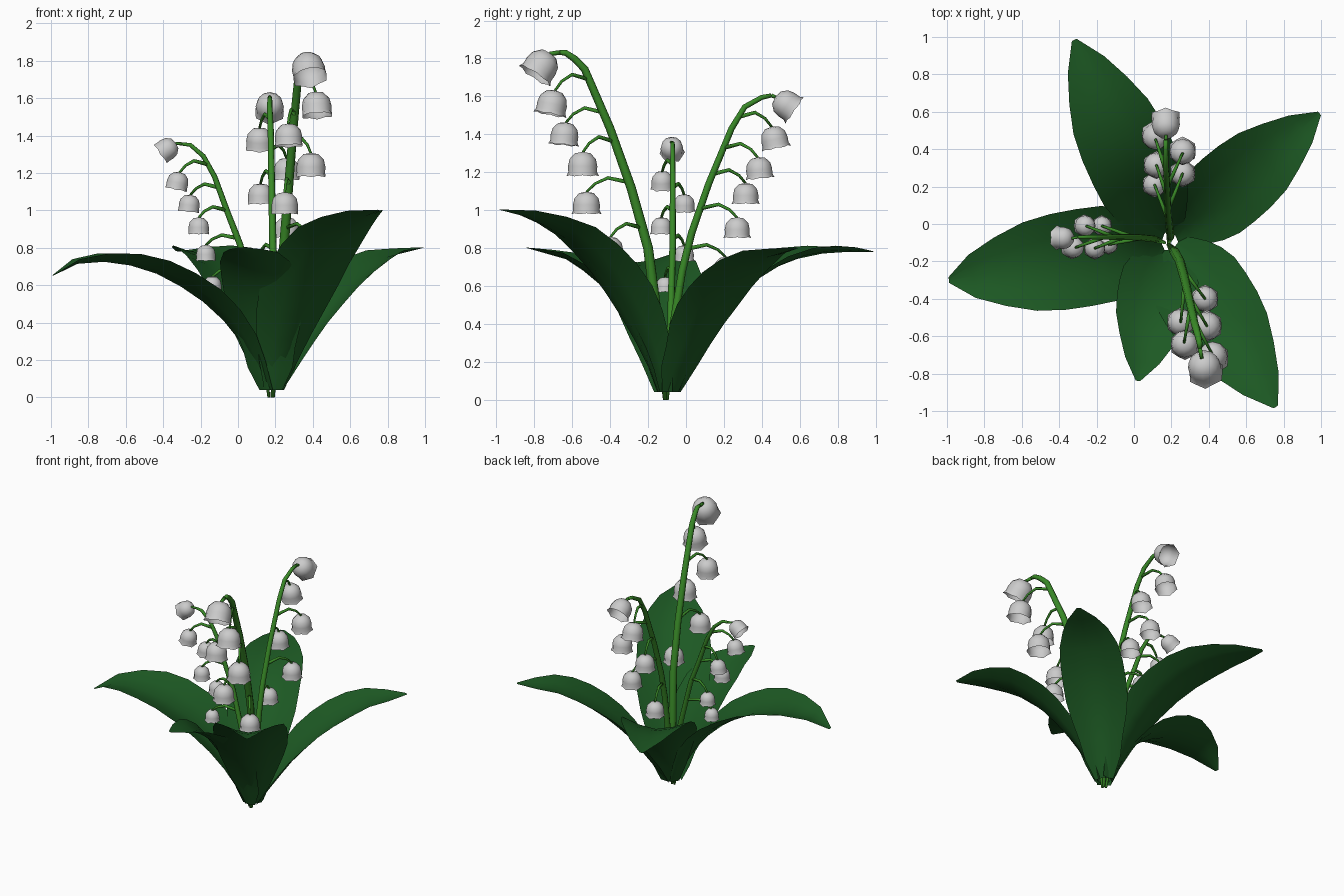
import bpy, bmesh, math
from mathutils import Vector

if "Cube" in bpy.data.objects:
    bpy.data.objects.remove(bpy.data.objects["Cube"])


def paint(name, rgb):
    m = bpy.data.materials.new(name)
    m.diffuse_color = (*rgb, 1)
    m.use_nodes = True
    m.node_tree.nodes["Principled BSDF"].inputs["Base Color"].default_value = m.diffuse_color
    return m


LEAF = paint("leaf_green", (0.012, 0.1, 0.017))
STEM = paint("stem_green", (0.04, 0.25, 0.02))


def finish(name, bm, mat=None):
    me = bpy.data.meshes.new(name)
    bm.to_mesh(me)
    bm.free()
    ob = bpy.data.objects.new(name, me)
    bpy.context.collection.objects.link(ob)
    if mat:
        me.materials.append(mat)
    for p in me.polygons:
        p.use_smooth = True
    return ob


def interp(table, t):
    for (a, va), (b, vb) in zip(table, table[1:]):
        if t <= b:
            return va + (vb - va) * (t - a) / (b - a)
    return table[-1][1]


def tube(name, pts, radii, sides=6):
    bm = bmesh.new()
    pts = [Vector(p) for p in pts]
    rings, u = [], None
    for i, p in enumerate(pts):
        d = (pts[min(i + 1, len(pts) - 1)] - pts[max(i - 1, 0)]).normalized()
        ref = u or (Vector((0.6, 0.8, 0)) if abs(d.z) > 0.7 else Vector((0, 0, 1)))
        u = (ref - d * ref.dot(d)).normalized()  # keep rings aligned
        v = d.cross(u)
        rings.append([bm.verts.new(p + (u * math.cos(a) + v * math.sin(a)) * radii[i])
                      for a in (math.tau * k / sides for k in range(sides))])
    for r0, r1 in zip(rings, rings[1:]):
        for k in range(sides):
            j = (k + 1) % sides
            bm.faces.new((r0[k], r0[j], r1[j], r1[k]))
    bm.faces.new(rings[0][::-1])
    bm.faces.new(rings[-1])
    return finish(name, bm, STEM)


# Leaves: arched midline (radial distance, height) with a cupped cross-section
WIDTH = [(0, .063), (.12, .135), (.25, .21), (.4, .257), (.55, .265),
         (.68, .25), (.84, .165), (.94, .085), (1, .015)]


def leaf(name, base, tip, profile, scale, cupping=1.0):
    base, tip = Vector((*base, 0)), Vector((*tip, 0))
    out = (tip - base).normalized()
    side = Vector((-out.y, out.x, 0))
    mid = [base + out * r + Vector((0, 0, z)) for r, z in profile]
    lens = [0]
    for a, b in zip(mid, mid[1:]):
        lens.append(lens[-1] + (b - a).length)
    table = [(l / lens[-1], p) for l, p in zip(lens, mid)]
    bm = bmesh.new()
    rows, n = [], 10
    for i in range(n + 1):
        t = i / n
        c = interp(table, t)
        d = (interp(table, min(1, t + .06)) - interp(table, max(0, t - .06))).normalized()
        nrm = side.cross(d)
        nrm = nrm if nrm.z > 0 else -nrm
        if t == 0:
            nrm = -out  # flat cut at the foot
        w = interp(WIDTH, t) * (scale if t > .1 else 1)
        cup = w * (.42 - .22 * t) * cupping
        rows.append([bm.verts.new(c + side * w * u + nrm * cup * abs(u) ** 1.6)
                     for u in (-1, -.5, 0, .5, 1)])
    for a, b in zip(rows, rows[1:]):
        for k in range(4):
            bm.faces.new((a[k], a[k + 1], b[k + 1], b[k]))
    finish(name, bm, LEAF)


leaf("leaf_left", (.15, -.11), (-.99, -.30),
     [(0, .04), (.07, .18), (.17, .35), (.28, .46), (.4, .56), (.6, .665), (.8, .725), (1, .725), (1.155, .65)], 1)
leaf("leaf_back", (.17, -.045), (-.32, .985),
     [(0, .04), (.1, .25), (.25, .46), (.4, .6), (.55, .69), (.72, .75), (.9, .78), (1.14, .78)], .92)
leaf("leaf_right", (.22, -.06), (.99, .59),
     [(0, .04), (.1, .18), (.25, .38), (.4, .53), (.57, .66), (.75, .75), (1.01, .8)], .83)
leaf("leaf_front_tall", (.21, -.13), (.76, -.98),
     [(0, .04), (.1, .25), (.25, .49), (.42, .7), (.6, .85), (.8, .955), (1.01, 1.0)], .97, 1.15)
leaf("leaf_front_short", (.17, -.15), (.02, -.84),
     [(0, .04), (.08, .25), (.2, .47), (.34, .64), (.49, .74), (.705, .8)], .8, 1.05)


# Bell flower: lathed dome with six small rim lobes, opening along the axis
BELL = [(.55, .8), (.92, .4), (1.03, -.1), (1.01, -.52)]


def bell(name, centre, r, axis):
    rot = Vector((0, 0, -1)).rotation_difference(axis)
    bm = bmesh.new()

    def vert(rad, z, k):
        a = math.tau * k / 12
        return bm.verts.new(Vector(centre) + rot @ Vector((rad * math.cos(a), rad * math.sin(a), z)) * r)
    top = bm.verts.new(Vector(centre) + rot @ Vector((0, 0, .9 * r)))
    rings = [[vert(rad, z, k) for k in range(12)] for rad, z in BELL]
    rings.append([vert(*((1.15, -.82) if k % 2 else (1.04, -.74)), k) for k in range(12)])
    for k in range(12):
        j = (k + 1) % 12
        bm.faces.new((top, rings[0][k], rings[0][j]))
        for a, b in zip(rings, rings[1:]):
            bm.faces.new((a[k], b[k], b[j], a[j]))
    bmesh.ops.recalc_face_normals(bm, faces=bm.faces)
    finish(name, bm)


def spray(name, path, r0, r1, bells, tip_tilt):
    n = len(path) - 1
    tip = Vector(path[-1])
    lean = Vector((tip.x - path[0][0], tip.y - path[0][1], 0)).normalized()
    radii = [r0 + (r1 - r0) * (i / n) ** 1.5 for i in range(n + 1)]
    radii[0] *= .4
    tube(name + "_stem", path, radii, 8)
    by_height = [(p[2], Vector(p)) for p in path]
    for i, (x, y, z, r) in enumerate(bells):
        c = Vector((x, y, z))
        tilt = math.radians(tip_tilt if i == 0 else max(0, 18 - 6 * i))
        axis = lean * math.sin(tilt) - Vector((0, 0, math.cos(tilt)))
        bell(f"{name}_bell_{i + 1}", c, r, axis)
        crown = c - axis * r * .86
        if i == 0:
            tube(name + "_tip", [tip, crown], [r1, r1 * .8])
            continue
        # arched stalk from the stem to the crown of the bell
        s = interp(by_height, min(z + 1.6 * r, tip.z - .03))
        peak = s.lerp(crown, .5)
        peak.z = max(s.z + .35 * r, crown.z + .35 * r)
        late = s.lerp(crown, .8)
        late.z = (peak.z + crown.z) / 2 + .1 * r
        tube(f"{name}_stalk_{i + 1}", [s, peak, late, crown], [.012, .01, .008, .007], 5)


# Three flower stems, bells alternating left and right
spray("tall_spray",
      [(.185, -.11, 0), (.22, -.155, .45), (.245, -.2, .8), (.27, -.29, 1.12), (.295, -.4, 1.43),
       (.325, -.535, 1.745), (.34, -.59, 1.8), (.35, -.635, 1.83), (.352, -.665, 1.831)], .028, .013,
      [(.375, -.76, 1.765, .086), (.42, -.705, 1.565, .077), (.27, -.64, 1.4, .071),
       (.39, -.545, 1.24, .075), (.25, -.525, 1.035, .069), (.38, -.4, .8, .066)], 35)
spray("back_spray",
      [(.185, -.1, 0), (.195, -.065, .4), (.19, -.02, .68), (.185, .03, .88), (.18, .12, 1.14),
       (.175, .24, 1.43), (.17, .31, 1.545), (.17, .4, 1.595), (.17, .45, 1.605)], .022, .011,
      [(.17, .525, 1.56, .073), (.115, .465, 1.38, .069), (.26, .385, 1.22, .067),
       (.12, .315, 1.085, .065), (.26, .27, .905, .064), (.11, .21, .7, .06)], 55)
spray("left_spray",
      [(.165, -.1, 0), (.11, -.08, .45), (.01, -.07, .82), (-.06, -.07, 1.0), (-.125, -.07, 1.18),
       (-.185, -.07, 1.29), (-.255, -.07, 1.35), (-.3, -.07, 1.355)], .019, .009,
      [(-.375, -.075, 1.33, .058), (-.322, -.125, 1.155, .056), (-.26, -.01, 1.035, .054),
       (-.21, -.13, .915, .053), (-.172, -.01, .77, .05), (-.137, -.11, .605, .047)], 55)
